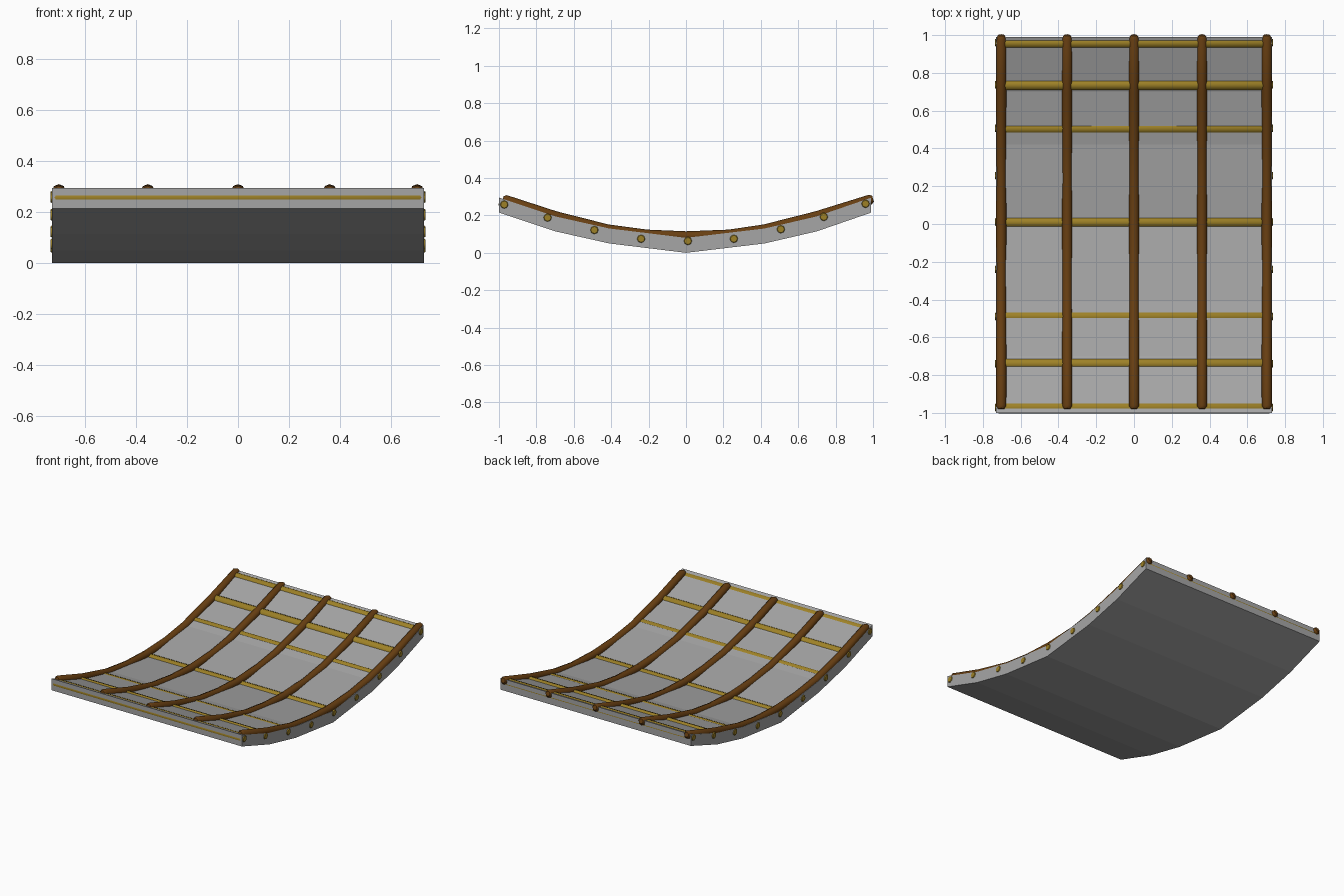
import bpy, bmesh, math
from mathutils import Vector

cube = bpy.data.objects.get("Cube")
if cube:
    bpy.data.objects.remove(cube, do_unlink=True)


def material(name, colour):
    m = bpy.data.materials.new(name)
    m.use_nodes = True
    m.diffuse_color = (*colour, 1)
    m.node_tree.nodes["Principled BSDF"].inputs["Base Color"].default_value = (*colour, 1)
    return m


GREY = material("grey panel", (0.38, 0.38, 0.38))
BROWN = material("brown wood", (0.14, 0.05, 0.006))
YELLOW = material("yellow cane", (0.34, 0.22, 0.02))


def finish(bm, name, mat, smooth):
    bmesh.ops.recalc_face_normals(bm, faces=bm.faces)
    mesh = bpy.data.meshes.new(name)
    bm.to_mesh(mesh)
    bm.free()
    mesh.materials.append(mat)
    for p in mesh.polygons:
        p.use_smooth = smooth and len(p.vertices) == 4
    ob = bpy.data.objects.new(name, mesh)
    bpy.context.collection.objects.link(ob)
    return ob


def pole(name, path, radius, mat, taper, sides=8):
    """Round pole along a path in a plane, with blunt tapered tips."""
    pts = [Vector(p) for p in path]
    first = (pts[1] - pts[0]).normalized() * taper
    last = (pts[-1] - pts[-2]).normalized() * taper
    pts = [pts[0], pts[0] + first] + pts[1:-1] + [pts[-1] - last, pts[-1]]
    bm = bmesh.new()
    rings = []
    for i, p in enumerate(pts):
        tip = i in (0, len(pts) - 1)
        along = (pts[min(i + 1, len(pts) - 1)] - pts[max(i - 1, 0)]).normalized()
        side = along.cross(Vector((0, 0, 1))).normalized()
        up = side.cross(along)
        r = radius * (0.6 if tip else 1)
        angles = [2 * math.pi * k / sides for k in range(sides)]
        rings.append([bm.verts.new(p + r * (math.cos(a) * side + math.sin(a) * up))
                      for a in angles])
    for a, b in zip(rings, rings[1:]):
        for k in range(sides):
            n = (k + 1) % sides
            bm.faces.new((a[k], a[n], b[n], b[k]))
    bm.faces.new(rings[0])
    bm.faces.new(rings[-1])
    return finish(bm, name, mat, True)


# Sagging panel: one side profile extruded across the width
HALF_WIDTH, THICK = 0.73, 0.08
lower = [(-1, 0.215), (-0.7, 0.115), (-0.41, 0.05), (0, 0),
         (0.42, 0.05), (0.7, 0.115), (0.99, 0.215)]
bm = bmesh.new()
rows = []
for y, z in lower:
    rows.append([bm.verts.new((x, y, z + dz)) for x, dz in
                 ((-HALF_WIDTH, 0), (HALF_WIDTH, 0), (HALF_WIDTH, THICK), (-HALF_WIDTH, THICK))])
for a, b in zip(rows, rows[1:]):
    for k in range(4):
        n = (k + 1) % 4
        bm.faces.new((a[k], a[n], b[n], b[k]))
bm.faces.new(rows[0])
bm.faces.new(rows[-1])
finish(bm, "panel", GREY, False)

# Long curved poles lying on the panel
curve = [(-0.98, 0.287), (-0.7, 0.196), (-0.42, 0.125), (-0.21, 0.097), (0, 0.088),
         (0.23, 0.097), (0.42, 0.125), (0.7, 0.196), (1, 0.289)]
for i, x in enumerate((-0.703, -0.354, 0, 0.36, 0.703)):
    pole(f"long_pole_{i + 1}", [(x, y, z) for y, z in curve], 0.027, BROWN, 0.015)

# Straight cross canes half sunk in the panel
canes = [(-0.972, 0.258), (-0.74, 0.188), (-0.49, 0.122), (-0.24, 0.075), (0.01, 0.063),
         (0.256, 0.075), (0.507, 0.126), (0.737, 0.192), (0.96, 0.262)]
for i, (y, z) in enumerate(canes):
    pole(f"cross_cane_{i + 1}", [(-0.735, y, z), (0.735, y, z)], 0.031, YELLOW, 0.02)
